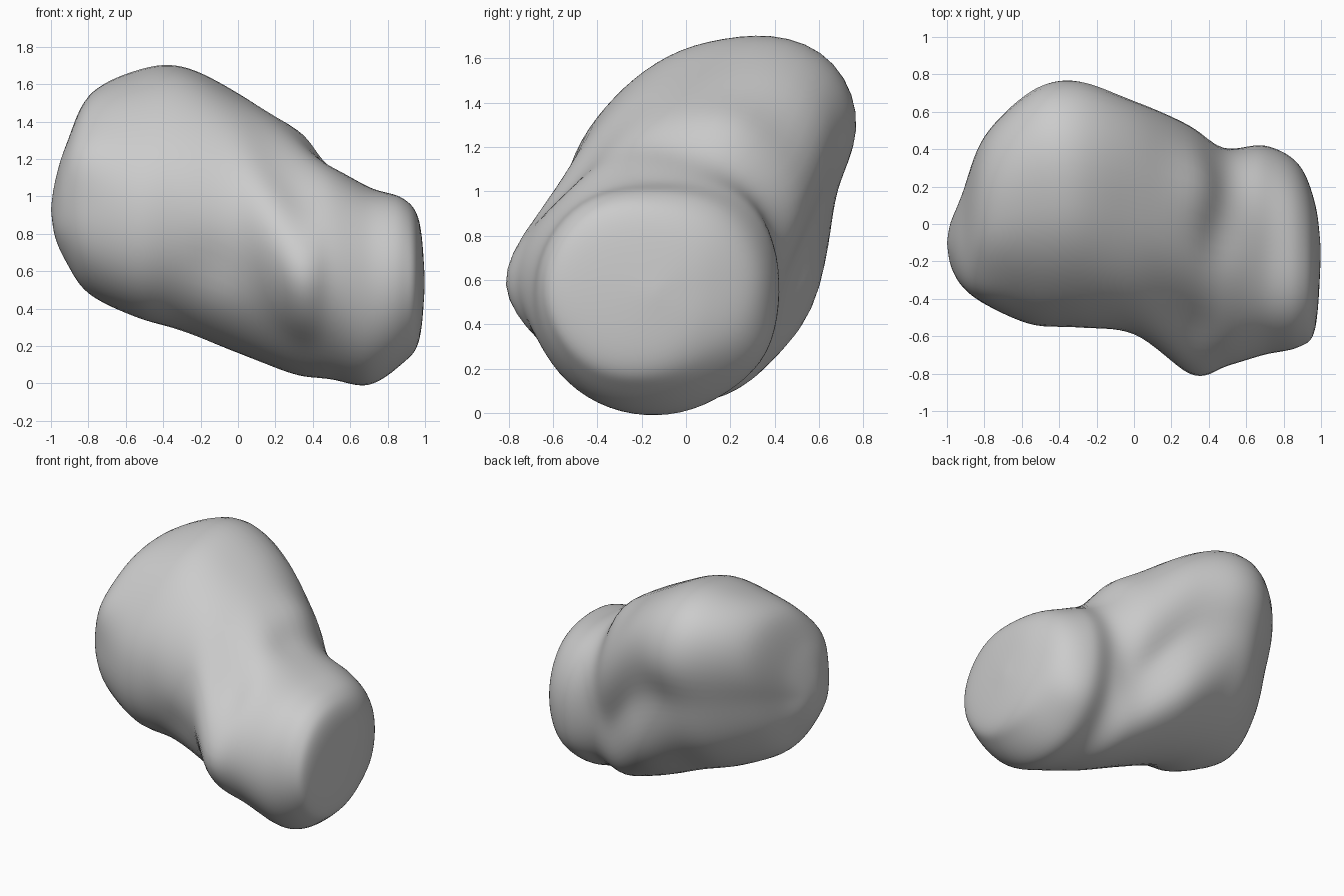
import bpy
import bmesh
import math
from mathutils import Vector

default_cube = bpy.data.objects.get("Cube")
if default_cube:
    bpy.data.objects.remove(default_cube, do_unlink=True)

# Stone grey material
stone = bpy.data.materials.new("stone_grey")
stone.use_nodes = True
grey = (0.6, 0.6, 0.6, 1.0)
stone.diffuse_color = grey
stone.node_tree.nodes["Principled BSDF"].inputs["Base Color"].default_value = grey

# Cross-sections along x: (x, centre y, centre z), then radii every 45 degrees
# counter-clockwise from +y
sections = [
    ((-1.0, -.1, .93), [0] * 8),
    ((-.98, -.1, .93), [.11, .12, .14, .12, .12, .14, .14, .12]),
    ((-.92, -.08, .95), [.22, .3, .32, .27, .25, .28, .3, .25]),
    ((-.8, .0, 1.0), [.4, .6, .52, .43, .42, .5, .52, .41]),
    ((-.55, .08, 1.0), [.55, .78, .64, .56, .61, .69, .64, .56]),
    ((-.3, .1, 1.0), [.59, .8, .67, .6, .65, .72, .72, .63]),
    ((.0, .05, .88), [.54, .77, .65, .61, .64, .69, .72, .68]),
    ((.3, -.08, .6), [.52, .78, .74, .61, .72, .53, .55, .59]),
    ((.5, -.13, .58), [.53, .61, .6, .58, .63, .56, .56, .56]),
    ((.7, -.13, .54), [.55, .57, .51, .55, .57, .57, .55, .54]),
    ((.88, -.14, .54), [.46, .47, .45, .51, .52, .49, .43, .42]),
    ((.97, -.15, .54), [.25, .3, .32, .38, .41, .36, .3, .26]),
    ((1.0, -.15, .54), [0] * 8),
]

# Bumps (positive) and dents (negative): place, reach, height
dabs = [
    ((-.35, .74, 1.28), .2, .025),   # back of the dome
    ((-.8, -.32, 1.2), .16, .03),    # upper left corner
    ((-.13, -.55, .62), .15, -.03),  # hollow beside the nose
    ((.35, -.77, .58), .1, .02),     # nose tip
    ((.35, .22, 1.3), .17, .04),     # shoulder ridge
    ((.42, -.08, 1.2), .15, -.03),   # saddle
    ((.75, .28, .3), .15, .03),      # lower rear corner
    ((-.25, .66, 1.0), .16, -.015),  # fold under the dome
]


def blend(a, b, c, d, t):
    """Smooth curve from b to c, guided by neighbours a and d."""
    return b + (c - a) * t / 2 + (a * 2 - b * 5 + c * 4 - d) * t * t / 2 \
        + (b * 3 - a - c * 3 + d) * t ** 3 / 2


def round_section(radii, around):
    """Refine the eight radii into a smooth closed outline."""
    count = len(radii)
    result = []
    for i in range(count):
        near = [radii[(i + k) % count] for k in (-1, 0, 1, 2)]
        result += [blend(*near, j / around) for j in range(around)]
    return result


def sculpt(bm):
    """Push the surface in or out around each dab."""
    bm.normal_update()
    moves = [(v, v.normal * sum(
        height * math.exp(-((v.co - Vector(place)).length / reach) ** 2)
        for place, reach, height in dabs)) for v in bm.verts]
    for vert, move in moves:
        vert.co += move


def make_boulder(name, around=8, along=8):
    spine = [Vector(centre) for centre, _ in sections]
    outlines = [round_section(radii, around) for _, radii in sections]
    last = len(sections) - 1
    bm = bmesh.new()
    rings = []
    for step in range(last * along + 1):
        i = min(step // along, last - 1)
        t = step / along - i
        ids = [min(max(i + k, 0), last) for k in (-1, 0, 1, 2)]
        centre = blend(*[spine[k] for k in ids], t)
        ring = []
        for j in range(len(outlines[0])):
            angle = math.tau * j / len(outlines[0])
            radius = max(blend(*[outlines[k][j] for k in ids], t), 0)
            offset = Vector((0, math.cos(angle), math.sin(angle))) * radius
            ring.append(bm.verts.new(centre + offset))
        rings.append(ring)

    # Skin the rings; the zero-radius ends collapse to closed tips
    for lower, upper in zip(rings, rings[1:]):
        for j in range(len(lower)):
            k = (j + 1) % len(lower)
            bm.faces.new((lower[j], lower[k], upper[k], upper[j]))
    bmesh.ops.remove_doubles(bm, verts=bm.verts, dist=.0005)
    bmesh.ops.recalc_face_normals(bm, faces=bm.faces)
    sculpt(bm)
    for _ in range(3):
        bmesh.ops.smooth_vert(bm, verts=bm.verts, factor=.5,
                              use_axis_x=True, use_axis_y=True, use_axis_z=True)
    for face in bm.faces:
        face.smooth = True

    mesh = bpy.data.meshes.new(name)
    bm.to_mesh(mesh)
    bm.free()
    mesh.materials.append(stone)
    boulder = bpy.data.objects.new(name, mesh)
    bpy.context.collection.objects.link(boulder)
    return boulder


make_boulder("boulder")
